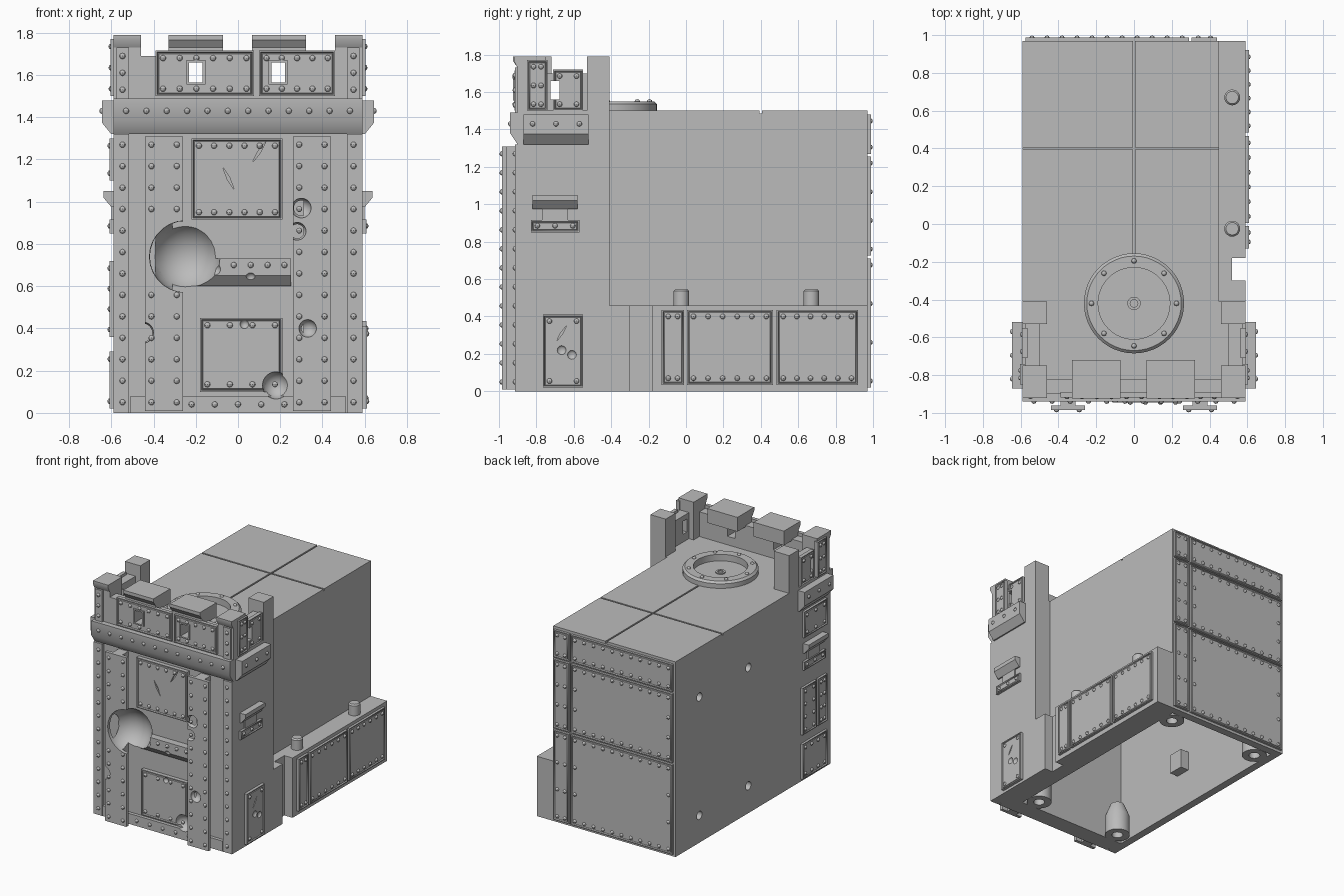
import bpy, bmesh, math
from mathutils import Vector, Matrix

if "Cube" in bpy.data.objects:
    bpy.data.objects.remove(bpy.data.objects["Cube"])

grey = bpy.data.materials.new("stone_grey")
grey.use_nodes = True
GREY = (0.5, 0.5, 0.5, 1)
grey.diffuse_color = GREY
grey.node_tree.nodes["Principled BSDF"].inputs["Base Color"].default_value = GREY

# u runs along a side, v up it, w outwards from it
SIDES = {
    "front": lambda u, v, w: Vector((u, -w, v)),
    "back": lambda u, v, w: Vector((u, w, v)),
    "right": lambda u, v, w: Vector((-w, u, v)),
    "left": lambda u, v, w: Vector((w, u, v)),
    "top": lambda u, v, w: Vector((u, v, w)),
}
rivet_spots = {side: [] for side in SIDES}


def finish(name, bm):
    bmesh.ops.recalc_face_normals(bm, faces=bm.faces)
    mesh = bpy.data.meshes.new(name)
    bm.to_mesh(mesh)
    bm.free()
    mesh.materials.append(grey)
    mesh.shade_smooth()
    mesh.set_sharp_from_angle(angle=math.radians(35))
    obj = bpy.data.objects.new(name, mesh)
    bpy.context.collection.objects.link(obj)
    return obj


def prism(name, pts, a, b, place):
    bm = bmesh.new()
    lo, hi = [[bm.verts.new(place(p, q, t)) for p, q in pts] for t in (a, b)]
    bm.faces.new(lo)
    bm.faces.new(hi)
    for i in range(len(pts)):
        j = (i + 1) % len(pts)
        bm.faces.new((lo[i], lo[j], hi[j], hi[i]))
    return finish(name, bm)


def slab(name, side, u0, u1, v0, v1, w0, w1):
    return prism(name, [(u0, v0), (u1, v0), (u1, v1), (u0, v1)], w0, w1, SIDES[side])


def ledge(name, side, profile, u0, u1):
    return prism(name, profile, u0, u1, lambda w, v, u: SIDES[side](u, v, w))


def ball(centre, size):
    bm = bmesh.new()
    bmesh.ops.create_uvsphere(bm, u_segments=24, v_segments=14, radius=1)
    m = Matrix.Translation(centre) @ Matrix.Diagonal((*size, 1))
    bmesh.ops.transform(bm, matrix=m, verts=bm.verts)
    return finish("cutter", bm)


def scratch(side, u, v, w, length, lean):
    c, s = math.cos(lean) * length, math.sin(lean) * length
    n = Vector((-s, c)) * 0.12
    pts = [(u - c, v - s), (u + n.x, v + n.y), (u + c, v + s), (u - n.x, v - n.y)]
    return prism("cutter", pts, w - 0.01, w + 0.03, SIDES[side])


def cut(targets, cutters):
    for obj in targets:
        for c in cutters:
            c.hide_render = True
            m = obj.modifiers.new("cut", "BOOLEAN")
            m.operation, m.solver, m.object = "DIFFERENCE", "EXACT", c
        dg = bpy.context.evaluated_depsgraph_get()
        mesh = bpy.data.meshes.new_from_object(obj.evaluated_get(dg))
        obj.modifiers.clear()
        obj.data = mesh
        mesh.set_sharp_from_angle(angle=math.radians(35))
    for c in cutters:
        bpy.data.objects.remove(c)


def spread(a, b, n):
    return [a + (b - a) * i / max(n - 1, 1) for i in range(n)]


def rivets(side, us, vs, w):
    rivet_spots[side] += [(u, v, w) for u in us for v in vs]


def plate(name, side, u0, u1, v0, v1, w, nu, nv, thick=0.018):
    """Grooved plate with rivets round its border."""
    obj = slab(name, side, u0, u1, v0, v1, w - 0.01, w + thick)
    bm = bmesh.new()
    bm.from_mesh(obj.data)
    bm.faces.ensure_lookup_table()
    outward = SIDES[side](0, 0, 1)
    face = max(bm.faces, key=lambda f: f.normal.dot(outward))
    bmesh.ops.inset_region(bm, faces=[face], thickness=0.01, depth=0)
    bmesh.ops.inset_region(bm, faces=[face], thickness=0.006, depth=-0.01)
    bmesh.ops.inset_region(bm, faces=[face], thickness=0.005, depth=0.008)
    bm.to_mesh(obj.data)
    bm.free()
    m = 0.035
    us, vs = spread(u0 + m, u1 - m, nu), spread(v0 + m, v1 - m, nv)
    rivets(side, us, (vs[0], vs[-1]), w + thick - 0.002)
    rivets(side, (us[0], us[-1]), vs[1:-1], w + thick - 0.002)
    return obj


def lathe(name, profile, x, y, steps=40):
    bm = bmesh.new()
    vs = [bm.verts.new((x + r, y, z)) for r, z in profile]
    es = [bm.edges.new((vs[i], vs[i + 1])) for i in range(len(vs) - 1)]
    bmesh.ops.spin(bm, geom=vs + es, cent=(x, y, 0), axis=(0, 0, 1),
                   angle=math.tau, steps=steps, use_merge=True)
    bmesh.ops.remove_doubles(bm, verts=bm.verts, dist=0.0001)
    return finish(name, bm)


# Hollow body in two storeys
low = [(-.59, -.89), (.59, -.89), (.59, -.3), (.52, -.3), (.52, -.18), (.59, -.18), (.59, .97), (-.59, .97)]
high = [(-.59, -.89), (.59, -.89), (.59, -.41), (.45, -.41), (.45, .97), (-.59, .97)]
lower = prism("lower_body", low, 0, .46, SIDES["top"])
upper = prism("upper_body", high, .46, 1.5, SIDES["top"])
cavity = slab("cutter", "top", -.53, .4, -.78, .91, -.1, 1.42)
seams = [slab("cutter", "top", -.006, .006, -.16, 1.1, 1.485, 1.6),
         slab("cutter", "top", -.7, .7, .394, .406, 1.485, 1.6)]
holes = [prism("cutter", [(y + .032 * math.cos(a), z + .032 * math.sin(a)) for a in spread(0, math.tau * 15 / 16, 16)],
               .55, .7, SIDES["right"]) for y in (.085, .68) for z in (.21, 1.12)]
cut([upper, lower], [cavity] + seams + holes)

# Screw posts and block inside
for i, (x, y) in enumerate([(-.43, -.7), (.31, -.7), (.33, .82), (-.45, .82)]):
    lathe(f"screw_post_{i}", [(.04, .25), (.04, 0), (.09, 0), (.09, .15), (.05, .25), (.0, .25)], x, y, 24)
slab("inner_block", "top", -.54, -.46, -.14, -.02, .28, .43)

# Roof hatch ring
lathe("hatch_ring", [(.19, 1.49), (.19, 1.55), (.25, 1.55), (.265, 1.535), (.265, 1.49)], 0, -.42, 48)
lathe("hatch_hub", [(.035, 1.49), (.035, 1.508), (.02, 1.508), (.02, 1.49)], 0, -.42, 20)
for i in range(8):
    a = math.tau * i / 8
    rivets("top", [.225 * math.cos(a)], [-.42 + .225 * math.sin(a)], 1.55)

# Front frame, sill and I-beam columns
front = []
front.append(slab("front_sill", "front", -.51, .51, 0, .08, .88, .915))
rivets("front", spread(-.22, .22, 5), [.04], .915)
for s, tag in ((-1, "right"), (1, "left")):
    a, b = sorted((s * .515, s * .59))
    front.append(slab(f"{tag}_corner_frame", "front", a, b, 0, 1.32, .88, .915))
    rivets("front", [s * .547], spread(.05, 1.27, 13), .915)
    c = s * .35
    front.append(slab(f"{tag}_column_web", "front", c - .04, c + .04, .01, 1.31, .88, .965))
    front.append(slab(f"{tag}_column_flange", "front", c - .09, c + .09, .01, 1.31, .96, .985))
    rivets("front", (c - .06, c + .06), [z for z in spread(.05, 1.27, 13) if s > 0 or not .56 < z < .92], .985)

# Middle bar and front plates
front.append(ledge("middle_bar", "front", [(.88, .6), (.9, .6), (.945, .65), (.945, .73), (.88, .73)], -.26, .25))
rivets("front", spread(-.02, .22, 4), [.7], .945)
top_plate = plate("upper_front_plate", "front", -.22, .21, .915, 1.3, .89, 6, 2, .03)
low_plate = plate("lower_front_plate", "front", -.18, .21, .1, .45, .89, 4, 2, .03)
cut([top_plate], [scratch("front", .1, 1.235, .915, .06, 1.0), scratch("front", -.045, 1.11, .915, .06, -1.1),
                  ball((-.11, 1.155, -.925), (.016, .016, .016))])

# Battle damage
craters = [(-.25, -.98, .74, .17), (-.45, -.985, .38, .05), (.33, -.99, .4, .042), (.3, -.99, .97, .047),
           (.28, -.985, .86, .042), (.18, -.925, .13, .065), (-.11, -.95, .68, .028), (.06, -.95, .64, .024),
           (.03, -.925, .42, .022)]
cut(front + [low_plate, lower, upper], [ball((x, y, z), (r, r, r)) for x, y, z, r in craters])

# Belt under the battlements
ledge("front_belt", "front", [(.88, 1.32), (.9, 1.32), (.94, 1.38), (.94, 1.49), (.88, 1.49)], -.59, .59)
rivets("front", spread(-.53, .53, 12), [1.43], .94)

# Front parapet with windows and merlons
wall = slab("front_parapet", "front", -.47, .47, 1.48, 1.69, .82, .9)
skins = [plate("parapet_plate_a", "front", -.39, .075, 1.5, 1.715, .9, 6, 2),
         plate("parapet_plate_b", "front", .1, .46, 1.5, 1.715, .9, 5, 2)]
frames = [slab("window_frame", "front", c - .045, c + .045, 1.555, 1.67, .89, .925) for c in (-.2, .19)]
cut([wall] + skins + frames, [slab("cutter", "front", c - .032, c + .032, 1.565, 1.66, .7, 1) for c in (-.2, .19)])
for c in (-.2, .195):
    ledge("front_merlon", "front", [(.72, 1.68), (.9, 1.68), (.9, 1.73), (.925, 1.765), (.925, 1.79), (.72, 1.79)],
          c - .128, c + .128)

# Side walls, belts and fittings on both flanks
for side, s in (("right", -1), ("left", 1)):
    x0, x1 = sorted((s * .46, s * .59))
    slab("rear_pillar", "top", x0, x1, -.53, -.41, 1.49, 1.79)
    slab("corner_merlon", "top", x0, x1, -.9, -.75, 1.48, 1.735)
    ledge("corner_cap", "front", [(.75, 1.73), (.9, 1.73), (.92, 1.765), (.92, 1.79), (.75, 1.79)], x0, x1)
    a, b = sorted((s * .515, s * .575))
    slab("corner_strip", "front", a, b, 1.48, 1.73, .89, .915)
    rivets("front", [s * .547], spread(1.53, 1.69, 3), .915)
    side_wall = slab("side_parapet", side, -.76, -.52, 1.48, 1.7, .5, .575)
    side_plate = plate("side_parapet_plate", side, -.71, -.55, 1.5, 1.72, .575, 2, 2)
    cut([side_wall, side_plate], [slab("cutter", side, -.725, -.675, 1.56, 1.66, .4, .7)])
    plate("corner_side_plate", side, -.85, -.74, 1.5, 1.77, .585, 2, 3)
    ledge("side_belt", side, [(.58, 1.32), (.6, 1.32), (.645, 1.375), (.645, 1.48), (.58, 1.48)], -.87, -.52)
    rivets(side, spread(-.82, -.57, 3), [1.43], .645)
    ledge("slot_hood", side, [(.58, .975), (.6, .975), (.638, 1.02), (.638, 1.05), (.58, 1.05)], -.82, -.58)
    slab("slot_neck", side, -.77, -.63, .91, .98, .58, .6)
    plate("slot_plate", side, -.83, -.57, .85, .915, .59, 3, 1)
flank = plate("flank_plate", "left", -.765, -.55, .02, .41, .59, 2, 2, .022)
cut([flank], [scratch("left", -.665, .31, .61, .05, 1.0), ball((.612, -.665, .22), (.015, .024, .024)),
              ball((.612, -.61, .195), (.015, .024, .024))])
plate("flank_plate_top", "right", -.85, -.57, 1.1, 1.3, .59, 3, 2)
plate("flank_plate_mid", "right", -.72, -.55, .36, .72, .59, 2, 4)
plate("flank_strip_mid", "right", -.85, -.74, .36, .72, .59, 2, 4)
plate("flank_plate_low", "right", -.85, -.55, .02, .29, .59, 4, 2)

# Side box plates and stub pipes
for i, (a, b, n) in enumerate([(-.13, -.01, 2), (.005, .465, 6), (.485, .92, 6)]):
    plate(f"side_box_plate_{i}", "left", a, b, .035, .435, .59, n, 2)
for y in (-.025, .67):
    lathe("stub_pipe", [(0, .545), (.033, .545), (.042, .535), (.042, .45)], .52, y, 20)

# Back plates in three rows
for i, (a, b, n) in enumerate([(.02, .71, 4), (.725, 1.255, 4), (1.27, 1.48, 2)]):
    plate(f"back_plate_{i}", "back", -.575, .29, a, b, .97, 11, n)
    plate(f"back_strip_{i}", "back", .305, .44, a, b, .97, 2, n)

# Rivets, one object per side
for side, spots in rivet_spots.items():
    bm = bmesh.new()
    for u, v, w in spots:
        out = SIDES[side](0, 0, 1)
        scale = Matrix.Diagonal((*[.014 - .002 * abs(c) for c in out], 1))
        bmesh.ops.create_uvsphere(bm, u_segments=8, v_segments=6, radius=1,
                                  matrix=Matrix.Translation(SIDES[side](u, v, w)) @ scale)
    finish(f"{side}_rivets", bm)
